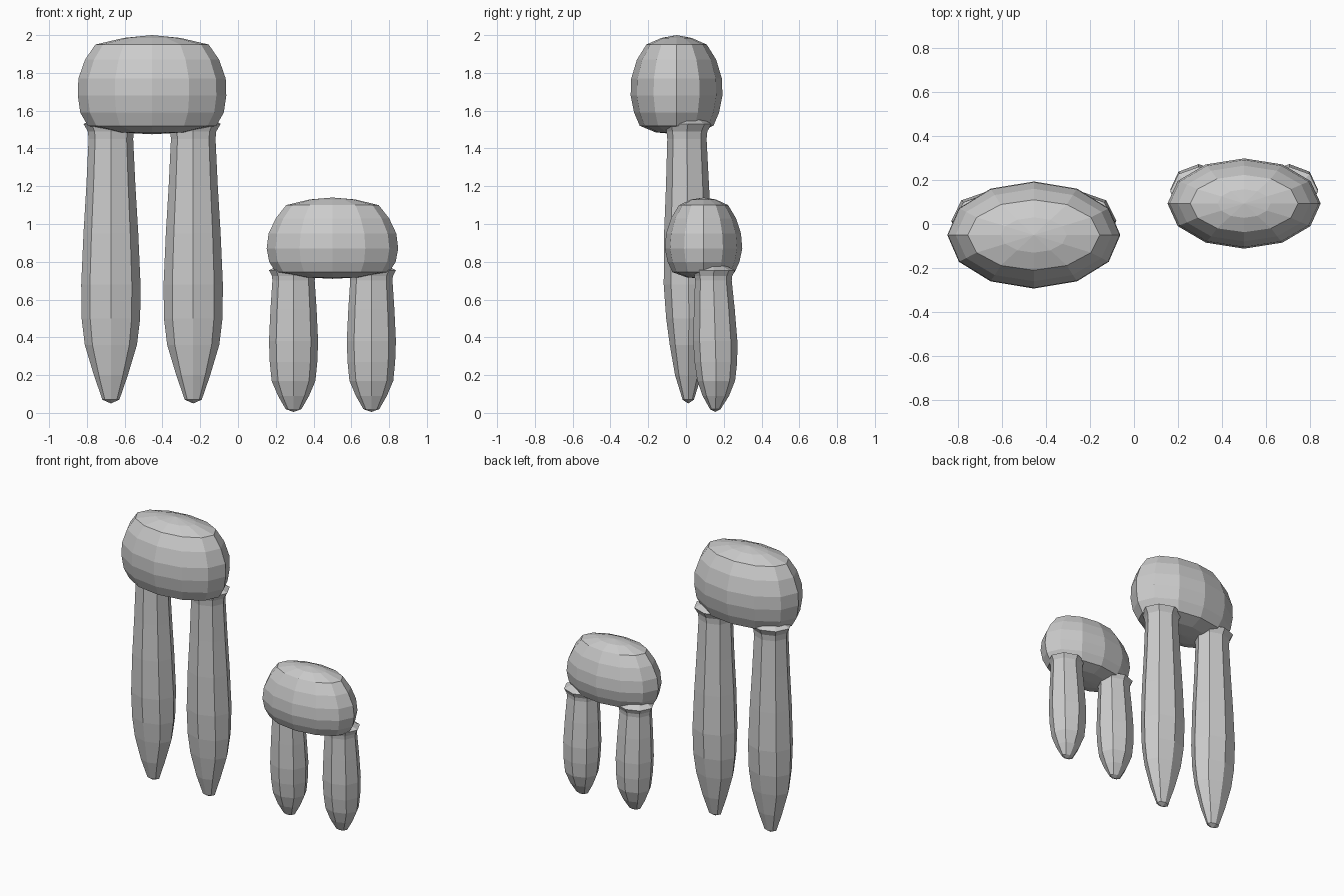
import bpy, bmesh, math

grey = bpy.data.materials.new("plain grey")
grey.diffuse_color = (0.6, 0.6, 0.6, 1)


def lathe(name, x, sides, rings, bottom, top):
    """Stack of elliptical rings (z, centre y, radius x, radius y) closed by two poles (z, y)."""
    bm = bmesh.new()
    loops = []
    for z, cy, rx, ry in rings:
        loops.append([bm.verts.new((x + rx * math.cos(math.tau * i / sides),
                                    cy + ry * math.sin(math.tau * i / sides), z))
                      for i in range(sides)])
    low = bm.verts.new((x, bottom[1], bottom[0]))
    high = bm.verts.new((x, top[1], top[0]))
    for i in range(sides):
        j = (i + 1) % sides
        bm.faces.new((low, loops[0][j], loops[0][i]))
        bm.faces.new((high, loops[-1][i], loops[-1][j]))
        for a, b in zip(loops, loops[1:]):
            bm.faces.new((a[i], a[j], b[j], b[i]))
    mesh = bpy.data.meshes.new(name)
    bm.to_mesh(mesh)
    bm.free()
    mesh.materials.append(grey)
    obj = bpy.data.objects.new(name, mesh)
    bpy.context.collection.objects.link(obj)


def figure(name, x, y, body, body_z, leg, leg_offset, tip, leg_top):
    # Rounded body
    lathe(name + "_body", x, 12, [(z, y, rx, ry) for z, rx, ry in body],
          (body_z[0], y), (body_z[1], y))
    # Pair of tapered legs, flared where they meet the body
    for side, s in (("left", -1), ("right", 1)):
        lathe(f"{name}_{side}_leg", x + s * leg_offset, 8, leg, tip, leg_top)


figure("tall", -0.455, -0.05,
       [(1.485, 0.18, 0.11), (1.52, 0.34, 0.195), (1.59, 0.38, 0.225),
        (1.68, 0.393, 0.243), (1.77, 0.39, 0.24), (1.87, 0.355, 0.21),
        (1.95, 0.30, 0.16), (1.985, 0.15, 0.08)], (1.475, 2.0),
       [(0.07, 0.012, 0.045, 0.03), (0.20, 0.012, 0.09, 0.07), (0.36, 0.014, 0.138, 0.10),
        (0.50, 0.015, 0.155, 0.12), (0.68, 0.014, 0.157, 0.132), (0.95, 0.01, 0.145, 0.126),
        (1.20, 0.008, 0.13, 0.114), (1.45, 0.005, 0.118, 0.104), (1.49, 0.005, 0.122, 0.108),
        (1.53, 0.01, 0.145, 0.125)],
       0.218, (0.05, 0.012), (1.6, 0.0))

figure("short", 0.50, 0.093,
       [(0.718, 0.15, 0.09), (0.745, 0.30, 0.165), (0.80, 0.335, 0.19),
        (0.87, 0.348, 0.205), (0.95, 0.338, 0.198), (1.03, 0.30, 0.172),
        (1.10, 0.245, 0.13), (1.13, 0.12, 0.065)], (0.71, 1.14),
       [(0.02, 0.155, 0.042, 0.028), (0.09, 0.158, 0.082, 0.07), (0.17, 0.16, 0.116, 0.10),
        (0.27, 0.158, 0.126, 0.113), (0.38, 0.155, 0.13, 0.117), (0.55, 0.15, 0.122, 0.108),
        (0.70, 0.145, 0.112, 0.097), (0.725, 0.145, 0.114, 0.10), (0.755, 0.148, 0.13, 0.112)],
       0.206, (0.005, 0.155), (0.82, 0.13))
